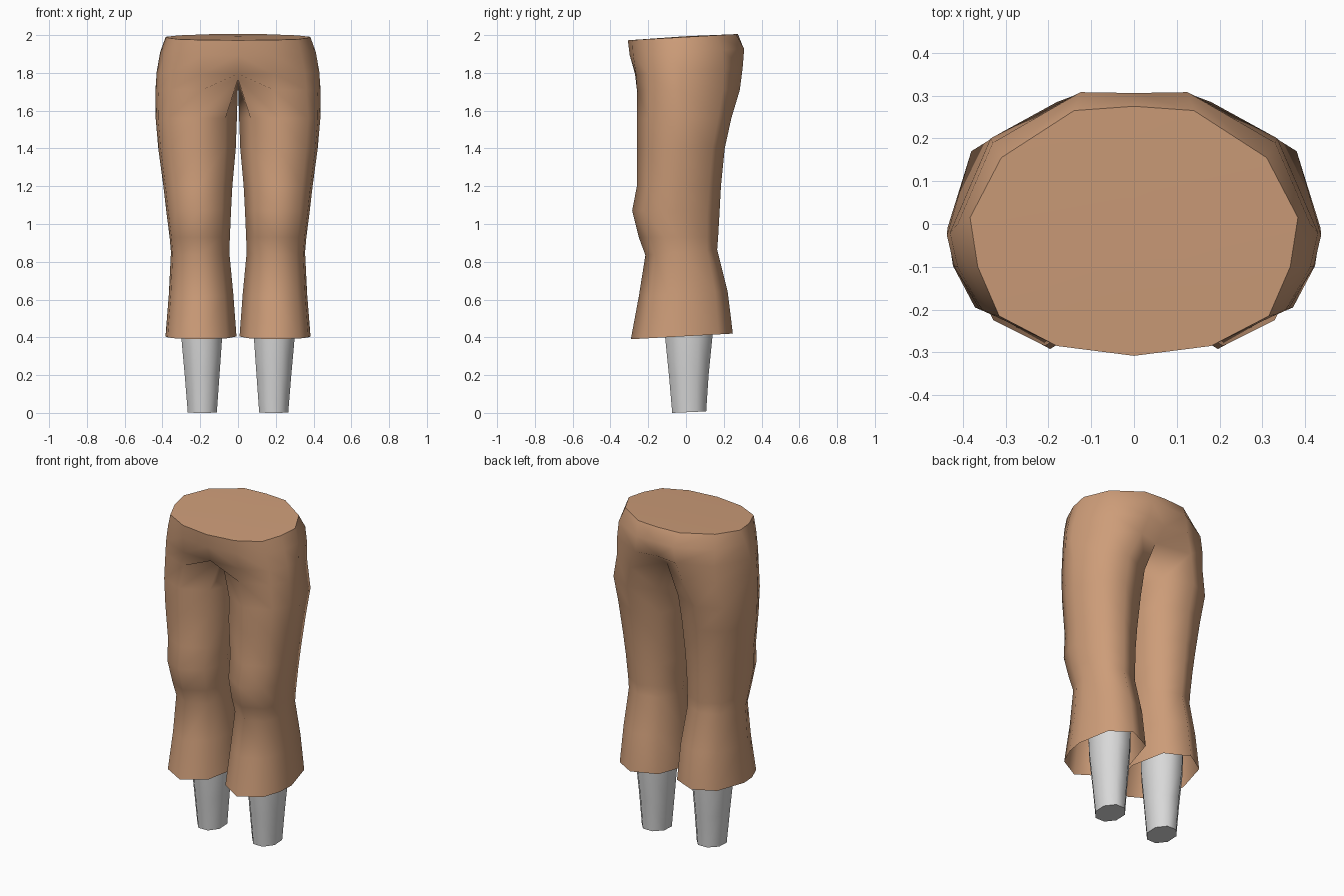
import bpy, bmesh, math

if "Cube" in bpy.data.objects:
    bpy.data.objects.remove(bpy.data.objects["Cube"])


def material(name, rgb):
    m = bpy.data.materials.new(name)
    m.diffuse_color = (*rgb, 1)
    m.use_nodes = True
    m.node_tree.nodes["Principled BSDF"].inputs["Base Color"].default_value = m.diffuse_color
    return m


tan = material("tan_cloth", (0.61, 0.335, 0.19))
grey = material("light_grey", (0.69, 0.69, 0.69))


def bridge(bm, upper, lower, closed):
    n = len(upper)
    for i in range(n if closed else n - 1):
        j = (i + 1) % n
        bm.faces.new((upper[i], lower[i], lower[j], upper[j]))


def finish(bm, name, mat, angle):
    me = bpy.data.meshes.new(name)
    bm.to_mesh(me)
    bm.free()
    ob = bpy.data.objects.new(name, me)
    bpy.context.collection.objects.link(ob)
    me.materials.append(mat)
    bpy.ops.object.select_all(action='DESELECT')
    ob.select_set(True)
    bpy.context.view_layer.objects.active = ob
    bpy.ops.object.shade_smooth_by_angle(angle=math.radians(angle))
    mod = ob.modifiers.new("mirror", 'MIRROR')
    mod.use_clip = True
    mod.merge_threshold = 0.0005
    return ob


# Trousers: half rings of the hips, front centre round the side to back centre
bm = bmesh.new()
hips = [
    (1.99, [(0, -.308), (.18, -.285), (.315, -.215), (.365, -.10),
            (.383, .015), (.31, .155), (.14, .265), (0, .275)]),
    (1.91, [(0, -.298), (.185, -.28), (.335, -.21), (.39, -.10),
            (.412, .0), (.33, .19), (.125, .308), (0, .306)]),
    (1.81, [(0, -.27), (.19, -.265), (.355, -.20), (.412, -.10),
            (.43, -.02), (.335, .20), (.14, .30), (0, .275)]),
]
rows = [[bm.verts.new((x, y, z + 0.017 * y / 0.3)) for x, y in pts] for z, pts in hips]
for a, b in zip(rows, rows[1:]):
    bridge(bm, a, b, False)
centre = bm.verts.new((0, 0, 1.994))
for i in range(7):
    bm.faces.new((centre, rows[0][i], rows[0][i + 1]))

# Crotch ring: the hip outline plus a point between the legs
crotch = [(0, -.16, 1.768), (.19, -.26, 1.71), (.362, -.197, 1.71), (.42, -.10, 1.71),
          (.437, -.027, 1.71), (.34, .195, 1.71), (.18, .285, 1.71),
          (0, .19, 1.755), (0, 0, 1.75)]
ring = [bm.verts.new(p) for p in crotch]
bridge(bm, rows[-1], ring[:8], False)

# Trouser leg: one outline scaled to each level (z, inner x, outer x, front y, back y)
outline = [(-.72, -.70), (0, -1), (.70, -.74), (.94, -.35), (1, 0),
           (.74, .72), (.08, 1), (-.70, .75), (-1, -.02)]
levels = [(1.56, .006, .436, -.26, .24), (1.40, .012, .422, -.26, .205),
          (1.20, .03, .395, -.26, .185), (1.07, .037, .38, -.285, .178),
          (.93, .043, .362, -.25, .17), (.85, .046, .355, -.215, .165),
          (.63, .025, .366, -.25, .22), (.405, .008, .384, -.292, .248)]
for z, xi, xo, yf, yb in levels:
    cx, hx, cy, hy = (xi + xo) / 2, (xo - xi) / 2, (yf + yb) / 2, (yb - yf) / 2
    tilt = 0.015 if z < 0.9 else 0
    low = [bm.verts.new((cx + hx * u, cy + hy * v, z + tilt * v)) for u, v in outline]
    bridge(bm, ring, low, True)
    ring = low
finish(bm, "trousers", tan, 60)

# Shins: tapered eight-sided pegs that run up inside the trouser legs
bm = bmesh.new()
ring = None
for z, cx, hx, cy, hy in [(.62, .193, .112, .015, .135), (.40, .192, .108, .015, .125),
                          (.20, .190, .092, .015, .105), (.004, .189, .077, .017, .09)]:
    low = []
    for k in range(8):
        a = math.radians(45 * k + 22.5)
        s, c = math.sin(a) / .924, math.cos(a) / .924
        low.append(bm.verts.new((cx + hx * c, cy + hy * s, z + .004 * s)))
    if ring:
        bridge(bm, ring, low, True)
    else:
        bm.faces.new(low)
    ring = low
bm.faces.new(ring[::-1])
finish(bm, "shins", grey, 60)
